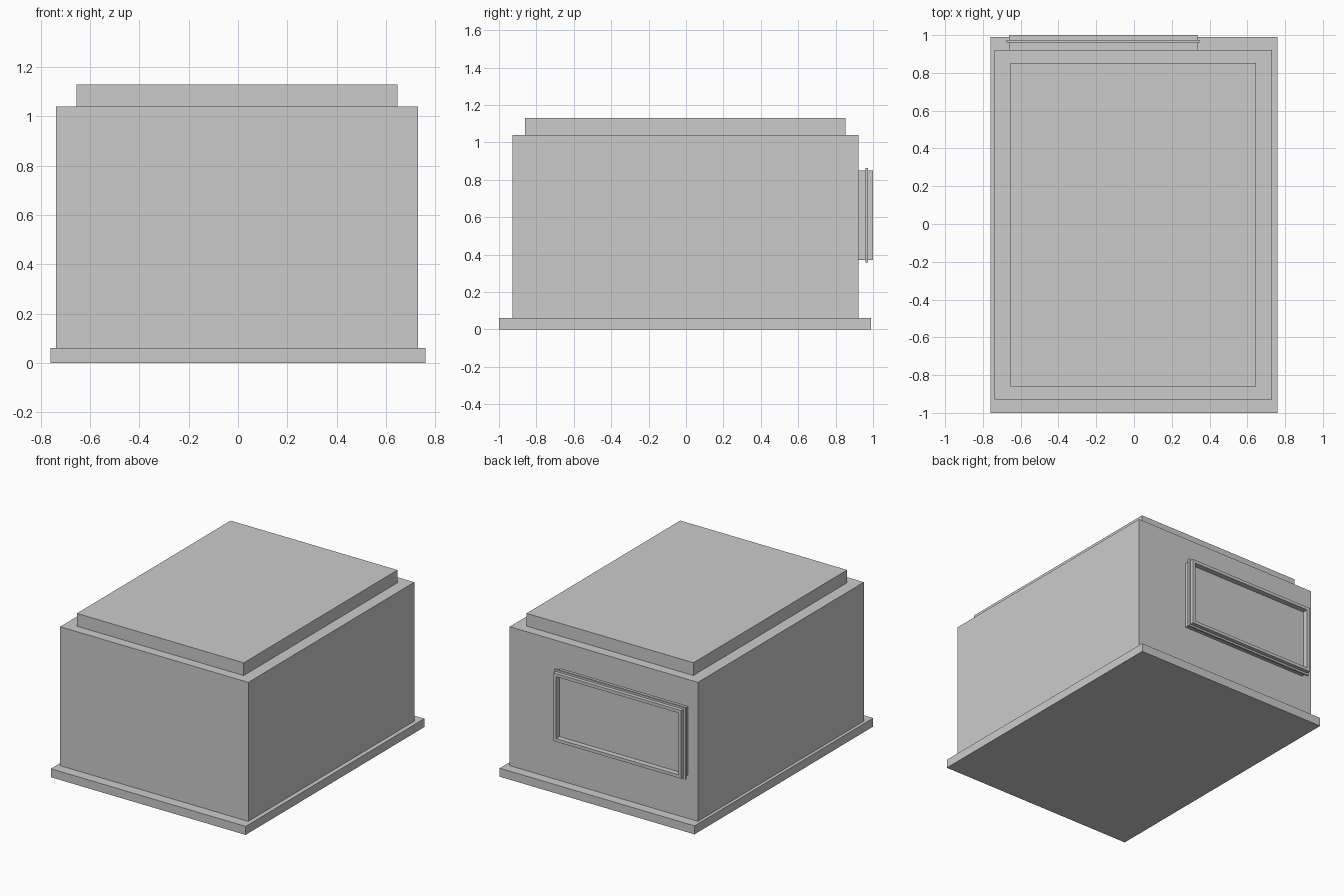
import bpy, bmesh

if "Cube" in bpy.data.objects:
    bpy.data.objects.remove(bpy.data.objects["Cube"])


def finish(name, bm):
    bmesh.ops.recalc_face_normals(bm, faces=bm.faces[:])
    mesh = bpy.data.meshes.new(name)
    bm.to_mesh(mesh)
    bm.free()
    obj = bpy.data.objects.new(name, mesh)
    bpy.context.collection.objects.link(obj)
    return obj


def box(name, x, y, z):
    bm = bmesh.new()
    bmesh.ops.create_cube(bm, size=1)
    for v in bm.verts:
        for i, (lo, hi) in enumerate((x, y, z)):
            v.co[i] = hi if v.co[i] > 0 else lo
    return finish(name, bm)


def frame(name, x, z, profile):
    """Sweep an (outset, y) profile around a rectangle with mitred corners."""
    bm = bmesh.new()
    corners = [(x[0], z[0], -1, -1), (x[1], z[0], 1, -1),
               (x[1], z[1], 1, 1), (x[0], z[1], -1, 1)]
    rings = [[bm.verts.new((cx + sx * o, y, cz + sz * o)) for o, y in profile]
             for cx, cz, sx, sz in corners]
    n = len(profile)
    for i in range(4):
        a, b = rings[i], rings[(i + 1) % 4]
        for j in range(n):
            k = (j + 1) % n
            bm.faces.new((a[j], b[j], b[k], a[k]))
    return finish(name, bm)


# Stepped building mass
box("base_slab", (-0.76, 0.76), (-1.0, 0.99), (0, 0.06))
box("main_body", (-0.738, 0.73), (-0.928, 0.922), (0.06, 1.04))
box("roof_step", (-0.655, 0.647), (-0.86, 0.853), (1.04, 1.13))

# Window on the back wall: frame with a thin outer lip, and recessed pane
wx, wz = (-0.663, 0.335), (0.37, 0.85)
frame("window_frame", wx, wz,
      [(-0.022, 0.922), (0, 0.922), (0, 0.96), (0.013, 0.96),
       (0.013, 0.973), (0, 0.973), (0, 1.0), (-0.022, 1.0)])
box("window_pane", (wx[0] + 0.022, wx[1] - 0.022), (0.922, 0.962),
    (wz[0] + 0.022, wz[1] - 0.022))
